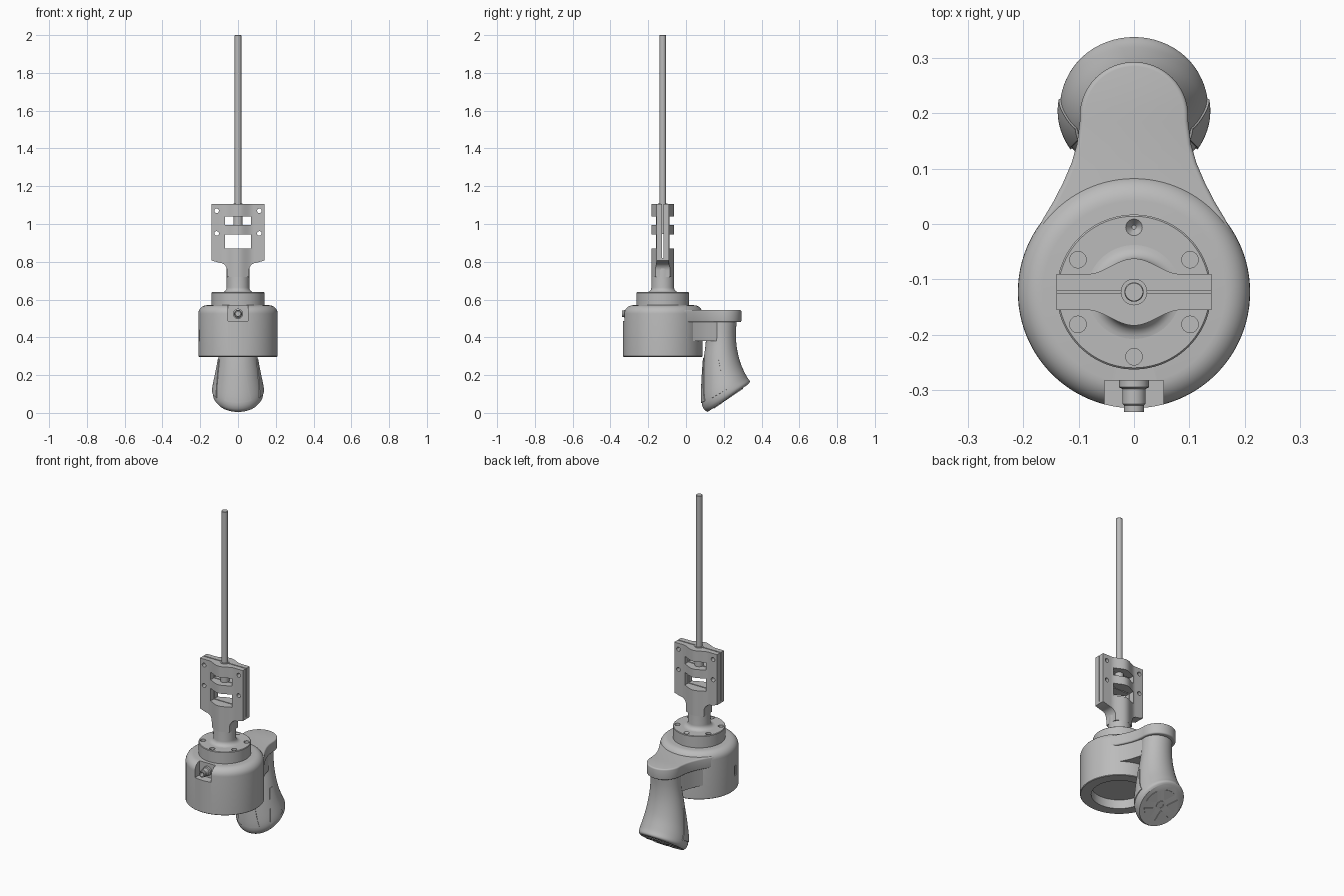
import bpy, bmesh
from math import sin, cos, pi, radians
from mathutils import Vector, Matrix

if "Cube" in bpy.data.objects:
    bpy.data.objects.remove(bpy.data.objects["Cube"])

AXIS_Y = -0.123          # vertical axis of housing, bracket and rod
parts = []

grey = bpy.data.materials.new("plain grey")
grey.use_nodes = True
grey.diffuse_color = (0.5, 0.5, 0.5, 1)
grey.node_tree.nodes["Principled BSDF"].inputs["Base Color"].default_value = (0.5, 0.5, 0.5, 1)


def finish(name, bm, keep=True):
    bmesh.ops.remove_doubles(bm, verts=bm.verts, dist=1e-5)
    bmesh.ops.recalc_face_normals(bm, faces=bm.faces)
    mesh = bpy.data.meshes.new(name)
    bm.to_mesh(mesh)
    bm.free()
    ob = bpy.data.objects.new(name, mesh)
    bpy.context.collection.objects.link(ob)
    mesh.materials.append(grey)
    if keep:
        parts.append(ob)
    else:
        ob.hide_render = True
    return ob


def apply_modifiers(ob):
    bpy.context.view_layer.update()
    mesh = bpy.data.meshes.new_from_object(ob.evaluated_get(bpy.context.evaluated_depsgraph_get()))
    ob.modifiers.clear()
    ob.data = mesh


def boolean(ob, cutter, operation="DIFFERENCE"):
    mod = ob.modifiers.new("cut", "BOOLEAN")
    mod.object, mod.operation, mod.solver = cutter, operation, "EXACT"
    apply_modifiers(ob)
    bpy.data.objects.remove(cutter)


def bevel(ob, width, segments=4):
    mod = ob.modifiers.new("bevel", "BEVEL")
    mod.width, mod.segments, mod.angle_limit = width, segments, radians(50)
    apply_modifiers(ob)


def prism(name, pts, lo, hi, axis="z", keep=True):
    """Extrude a 2D outline along z, or along y for (x, z) outlines."""
    bm = bmesh.new()
    place = (lambda p: (p[0], p[1], lo)) if axis == "z" else (lambda p: (p[0], lo, p[1]))
    face = bm.faces.new([bm.verts.new(place(p)) for p in pts])
    top = bmesh.ops.extrude_face_region(bm, geom=[face])["geom"]
    move = (0, 0, hi - lo) if axis == "z" else (0, hi - lo, 0)
    bmesh.ops.translate(bm, vec=move, verts=[v for v in top if isinstance(v, bmesh.types.BMVert)])
    return finish(name, bm, keep)


def box(x0, x1, y0, y1, z0, z1):
    return prism("cutter", [(x0, y0), (x1, y0), (x1, y1), (x0, y1)], z0, z1, keep=False)


def lathe(name, profile, matrix=Matrix.Translation((0, AXIS_Y, 0)), n=96, keep=True):
    """Revolve (radius, height) points about the local z axis."""
    bm = bmesh.new()
    rings = [[bm.verts.new((r * cos(2 * pi * i / n), r * sin(2 * pi * i / n), z)) for i in range(n)]
             for r, z in profile]
    for a, b in zip(rings, rings[1:]):
        for i in range(n):
            j = (i + 1) % n
            bm.faces.new((a[i], a[j], b[j], b[i]))
    bm.transform(matrix)
    return finish(name, bm, keep)


def mirrored(half):
    return half + [(-x, y) for x, y in reversed(half) if abs(x) > 1e-6]


# Round housing with a rounded shoulder and a recess underneath
f = 0.045
shoulder = [(0.21 - f + f * cos(a * pi / 16), 0.57 - f + f * sin(a * pi / 16)) for a in range(9)]
housing = lathe("housing", [(0, 0.35), (0.15, 0.35), (0.15, 0.297), (0.207, 0.297), (0.21, 0.30)]
                + shoulder + [(0, 0.57)])
boolean(housing, box(-0.053, 0.053, -0.4, -0.283, 0.487, 0.6))
boolean(housing, box(-0.23, -0.195, -0.178, -0.158, 0.38, 0.44))

# Front fitting, its axis turned to face the front
front = Matrix.Translation((0, -0.28, 0.525)) @ Matrix.Rotation(pi / 2, 4, "X")
lathe("front_fitting", [(0, 0), (0.027, 0), (0.027, 0.015), (0.021, 0.018), (0.021, 0.045),
                        (0.018, 0.048), (0.018, 0.06), (0.012, 0.06), (0.012, 0.03), (0, 0.03)], front, 32)

# Flange with a ring of screw recesses
flange = lathe("flange", [(0, 0.56), (0.14, 0.56), (0.14, 0.636), (0.137, 0.639), (0, 0.639)])
for k in range(6):
    a = pi / 2 + k * pi / 3
    spot = Matrix.Translation((0.117 * cos(a), AXIS_Y + 0.117 * sin(a), 0.639))
    tip = 0.004 if k == 0 else 0.015
    boolean(flange, lathe("cutter", [(0, -0.015), (tip, -0.015), (0.015, 0), (0.015, 0.02), (0, 0.02)],
                          spot, 24, False))

# Column with a flared foot
foot = [(0.085 - 0.025 * sin(a * pi / 12), 0.664 - 0.025 * cos(a * pi / 12)) for a in range(7)]
lathe("column", [(0, 0.63), (0.085, 0.63)] + foot + [(0.06, 0.81), (0, 0.81)], n=64)

# Clamp bracket: swelling plan outline trimmed by its front silhouette
xs = [-0.14] + [-0.085 + 0.17 * i / 32 for i in range(33)] + [0.14]
swell = lambda x: 0.0325 + (0.014 * (1 + cos(pi * x / 0.085)) if abs(x) < 0.085 else 0)
plan = [(x, AXIS_Y - swell(x)) for x in xs] + [(x, AXIS_Y + swell(x)) for x in reversed(xs)]
bracket = prism("clamp_bracket", plan, 0.70, 1.105)
fillet = [(0.10 - 0.042 * sin(a * pi / 16), 0.753 + 0.042 * cos(a * pi / 16)) for a in range(9)]
side = [(0.15, 1.2), (0.15, 0.9), (0.14, 0.807)] + fillet + [(0.058, 0.72)]
boolean(bracket, prism("cutter", mirrored(side), -0.4, 0.2, "y", False), "INTERSECT")
for z0, z1 in ((0.87, 0.945), (0.995, 1.04)):
    boolean(bracket, box(-0.07, 0.07, -0.3, 0.1, z0, z1))
boolean(bracket, box(-0.2, 0.2, AXIS_Y - 0.003, AXIS_Y + 0.003, 0.82, 1.2))
for x in (-0.113, 0.113):
    for z in (0.95, 1.07):
        hole = [(x + 0.012 * cos(i * pi / 12), z + 0.012 * sin(i * pi / 12)) for i in range(24)]
        boolean(bracket, prism("cutter", hole, -0.3, 0.1, "y", False))

# Rod and the collar holding it
lathe("rod", [(0, 0.95), (0.0175, 0.95), (0.0175, 1.998), (0.016, 2.0), (0, 2.0)], n=32)
lathe("rod_collar", [(0, 0.947), (0.024, 0.947), (0.024, 1.108), (0, 1.108)], n=32)

# Arm from housing to grip: rounded cap plus a narrower web below
neck = [(0.18, -0.02), (0.164, 0.01), (0.146, 0.04), (0.128, 0.075), (0.113, 0.11), (0.103, 0.145), (0.098, 0.185)]
nose = [(0.098 * cos(a * pi / 32), 0.195 + 0.098 * sin(a * pi / 32)) for a in range(17)]
arm = prism("arm_cap", mirrored(neck + nose), 0.48, 0.545)
bevel(arm, 0.008)
web = [(x - 0.012, y) for x, y in neck[:-1]] + [(0.084, 0.165)]
prism("arm_web", mirrored(web), 0.38, 0.485)

# Grip: tilted oval sections given as front y, z, back y, z and half width
sections = [Vector(s) for s in ((0.105, 0.50, 0.270, 0.50, 0.085), (0.105, 0.38, 0.264, 0.42, 0.088),
                                (0.093, 0.28, 0.270, 0.34, 0.100), (0.085, 0.16, 0.290, 0.26, 0.117),
                                (0.083, 0.06, 0.320, 0.195, 0.133), (0.094, 0.02, 0.338, 0.168, 0.132),
                                (0.115, 0.005, 0.330, 0.152, 0.119))]


def grip_point(s, theta):
    i = min(int(s), len(sections) - 2)
    t = s - i
    p0, p1, p2, p3 = (sections[max(0, min(len(sections) - 1, i + k))] for k in (-1, 0, 1, 2))
    yf, zf, yb, zb, w = (p1 * 2 + (p2 - p0) * t + (p0 * 2 - p1 * 5 + p2 * 4 - p3) * t ** 2
                         + (p1 * 3 - p0 - p2 * 3 + p3) * t ** 3) * 0.5
    c = cos(theta)
    return Vector((w * sin(theta), (yf + yb) / 2 + c * (yf - yb) / 2, (zf + zb) / 2 + c * (zf - zb) / 2))


def grid(bm, rows):
    rings = [[bm.verts.new(p) for p in row] for row in rows]
    for a, b in zip(rings, rings[1:]):
        for i in range(len(a) - 1):
            bm.faces.new((a[i], a[i + 1], b[i + 1], b[i]))
    return rings


bm = bmesh.new()
rings = grid(bm, [[grip_point(r / 5, 2 * pi * i / 64) for i in range(65)] for r in range(31)])
for end in (rings[0], rings[-1]):
    bm.faces.new(end[:-1])
finish("grip", bm)


def pad(name, centre, top, bottom, s0, s1):
    """Thin plate following the grip, widening downwards (angles in degrees)."""
    bm = bmesh.new()
    rows = []
    for r in range(13):
        t = r / 12
        half = top + (bottom - top) * t
        rows.append([grip_point(s0 + (s1 - s0) * t, radians(centre + half * (i / 6 - 1))) for i in range(13)])
    grid(bm, rows)
    ob = finish(name, bm)
    mod = ob.modifiers.new("thickness", "SOLIDIFY")
    mod.thickness, mod.offset = 0.008, 0
    apply_modifiers(ob)


pad("front_grip_pad", 0, 17, 32, 1.9, 4.1)
pad("left_grip_pad", 78, 6, 22, 2.2, 4.2)
pad("right_grip_pad", -78, 6, 22, 2.2, 4.2)

# Five wedges and a hub on the slanted grip end
a, b = grip_point(6, 0), grip_point(6, pi)
along = (b - a).normalized()
out = Vector((1, 0, 0)).cross(along)
out = out if out.z < 0 else -out
base = Matrix.Translation((a + b) / 2) @ Matrix((out.cross(along) * -1, along, out)).transposed().to_4x4()
for k in range(5):
    turn = k * 2 * pi / 5 + pi / 2
    outline = [(0.038, 0.12), (0.038, -0.12)] + [(0.095, -0.42 + 0.84 * i / 8) for i in range(9)]
    wedge = prism("end_wedge", [(r * cos(t + turn), r * sin(t + turn)) for r, t in outline], -0.002, 0.004)
    wedge.data.transform(base)
lathe("end_hub", [(0, -0.002), (0.026, -0.002), (0.026, 0.004), (0.014, 0.004), (0.014, 0.001), (0, 0.001)],
      base, 32)

# Smooth shading with sharp edges kept
bpy.ops.object.select_all(action="DESELECT")
for ob in parts:
    ob.select_set(True)
bpy.context.view_layer.objects.active = parts[0]
bpy.ops.object.shade_smooth_by_angle(angle=radians(32))
